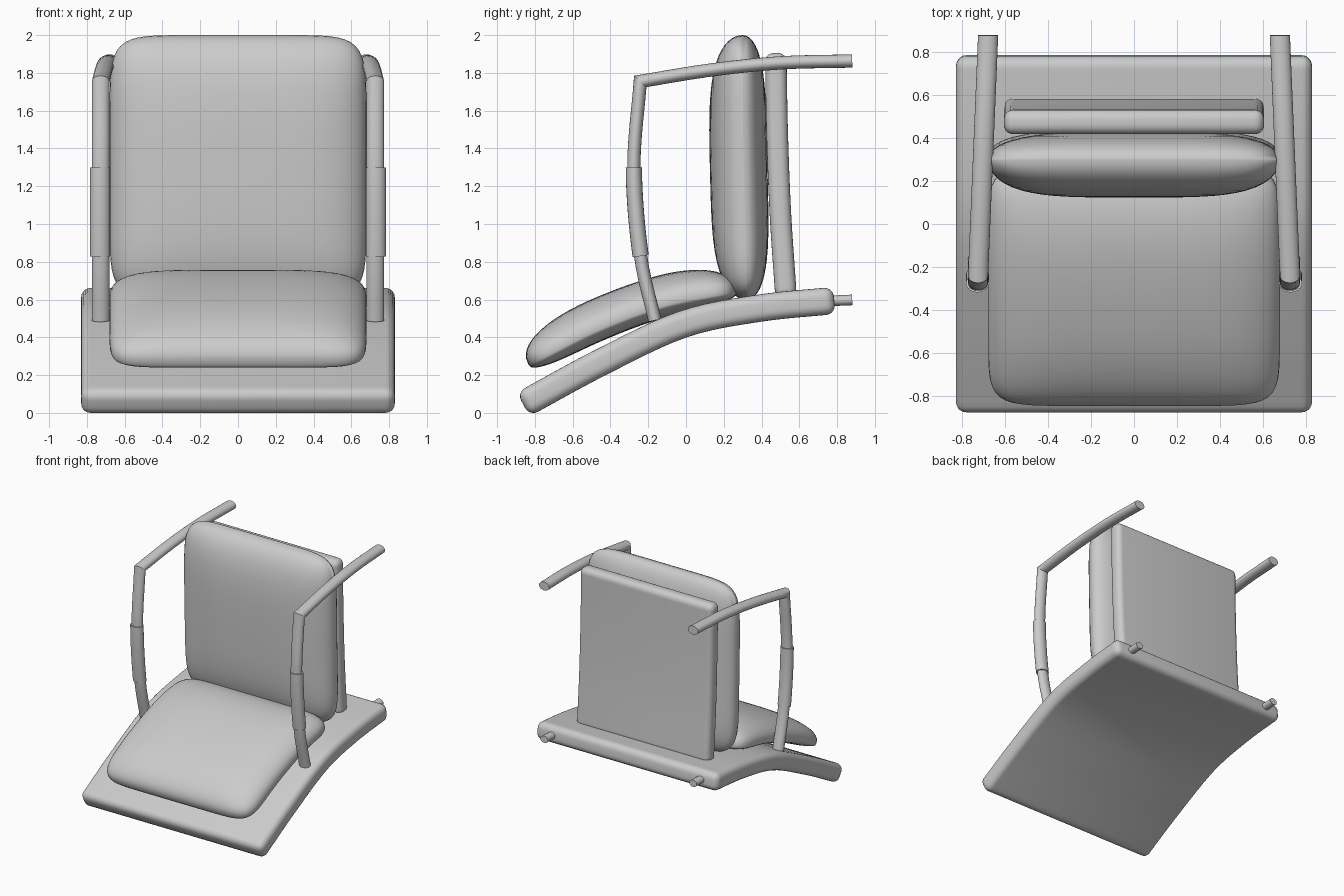
import bpy, bmesh
from math import sin, cos, pi
from mathutils import Vector

if "Cube" in bpy.data.objects:
    bpy.data.objects.remove(bpy.data.objects["Cube"])


def finish(name, bm, angle=0.7):
    bmesh.ops.recalc_face_normals(bm, faces=bm.faces)
    me = bpy.data.meshes.new(name)
    bm.to_mesh(me)
    bm.free()
    ob = bpy.data.objects.new(name, me)
    bpy.context.collection.objects.link(ob)
    bpy.ops.object.select_all(action='DESELECT')
    ob.select_set(True)
    bpy.context.view_layer.objects.active = ob
    bpy.ops.object.shade_smooth_by_angle(angle=angle)
    return ob


def spline(pts, t):
    """Smooth curve through evenly spaced points, t in 0..1."""
    p = [Vector(q) for q in pts]
    p = [2 * p[0] - p[1]] + p + [2 * p[-1] - p[-2]]
    n = len(pts) - 1
    i = max(0, min(int(t * n), n - 1))
    f = t * n - i
    a, b, c, d = p[i:i + 4]
    return 0.5 * (2 * b + (c - a) * f + (2 * a - 5 * b + 4 * c - d) * f ** 2
                  + (3 * b - a - 3 * c + d) * f ** 3)


def frame(pts, t):
    """Side-view position and normal on the spine."""
    d = (spline(pts, min(1, t + .01)) - spline(pts, max(0, t - .01))).normalized()
    return spline(pts, t), Vector((-d.y, d.x))


def slab(name, spine, half_w, half_t, bevel, n=24):
    """Curved board of even thickness with rounded edges."""
    fr = [frame(spine, i / n) for i in range(n + 1)]
    outline = [p + q * half_t for p, q in fr] + [p - q * half_t for p, q in reversed(fr)]
    bm = bmesh.new()
    sides = [[bm.verts.new((x, p.x, p.y)) for p in outline] for x in (-half_w, half_w)]
    m = len(outline)
    for s in sides:
        for i in range(n):
            bm.faces.new((s[i], s[i + 1], s[m - 2 - i], s[m - 1 - i]))
    for i in range(m):
        j = (i + 1) % m
        bm.faces.new((sides[0][i], sides[0][j], sides[1][j], sides[1][i]))
    bmesh.ops.recalc_face_normals(bm, faces=bm.faces)
    sharp = [e for e in bm.edges if e.calc_face_angle(0) > 0.7]
    bmesh.ops.bevel(bm, geom=sharp, offset=bevel, segments=5, profile=0.5,
                    affect='EDGES', clamp_overlap=True)
    return finish(name, bm)


def cushion(name, spine, half_w, wall, top, bottom, square, segs=160, rings=16):
    """Padded pillow: rounded-square rings crowned on both faces."""
    bm = bmesh.new()
    prof = [(sin(pi / 2 * k / rings), 1) for k in range(1, rings + 1)]
    prof += [(r, -1) for r, _ in reversed(prof)]

    def place(a, b, c):
        p, q = frame(spine, max(0, min(1, (b + 1) / 2)))
        p = p + q * c
        return bm.verts.new((a * half_w, p.x, p.y))

    loops = []
    for r, side in prof:
        f = max(0, 1 - r ** 4) ** 0.48
        c = wall + top * f if side > 0 else -bottom * f
        n = 2 + (square - 2) * r ** 2
        loop = []
        for k in range(segs):
            u, v = cos(2 * pi * k / segs), sin(2 * pi * k / segs)
            s = r / (abs(u) ** n + abs(v) ** n) ** (1 / n)
            loop.append(place(u * s, v * s, c))
        loops.append(loop)
    for A, B in zip(loops, loops[1:]):
        for k in range(segs):
            j = (k + 1) % segs
            bm.faces.new((A[k], A[j], B[j], B[k]))
    for loop, c in ((loops[0], wall + top), (loops[-1], -bottom)):
        pole = place(0, 0, c)
        for k in range(segs):
            bm.faces.new((pole, loop[k], loop[(k + 1) % segs]))
    return finish(name, bm, 1.2)


def tube(name, path, rx, rn, segs=20):
    """Oval tube along a path, mitred at corners. rx is the sideways radius."""
    bm = bmesh.new()
    P = [Vector(p) for p in path]
    loops = []
    for i, p in enumerate(P):
        d0 = (p - P[i - 1]).normalized() if i else (P[1] - p).normalized()
        d1 = (P[i + 1] - p).normalized() if i < len(P) - 1 else d0
        t = (d0 + d1).normalized()
        nrm = t.cross(Vector((1, 0, 0))).normalized() / max(t.dot(d0), 0.4)
        loops.append([bm.verts.new(p + Vector((rx * cos(a), 0, 0)) + nrm * rn * sin(a))
                      for a in (2 * pi * k / segs for k in range(segs))])
    for A, B in zip(loops, loops[1:]):
        for k in range(segs):
            j = (k + 1) % segs
            bm.faces.new((A[k], A[j], B[j], B[k]))
    bm.faces.new(loops[0])
    bm.faces.new(loops[-1])
    return finish(name, bm, 0.6)


# curved base board
slab("base_board", [(-.862, .045), (-.45, .268), (-.02, .468), (.38, .553), (.785, .595)],
     .83, .072, .05)

# back panel behind the cushion
slab("back_panel", [(.53, .61), (.50, 1.05), (.483, 1.48), (.475, 1.905)], .607, .057, .045)

# seat cushion and back cushion
cushion("seat_cushion", [(-.83, .25), (-.47, .435), (-.1, .57), (.27, .64)],
        .68, .02, .145, .06, 9)
cushion("back_cushion", [(.325, .6), (.312, 1.07), (.302, 1.53), (.30, 2.0)],
        .68, -.0, .18, .125, 8)

# arm frames: upright, grip sleeve, rail, and a rear peg per side
upright = [(-.165, .49), (-.24, .83), (-.276, 1.3), (-.242, 1.755)]
rail = [(-.242, 1.755), (.13, 1.815), (.5, 1.853), (.88, 1.863)]
for s, label in ((-1, "left"), (1, "right")):
    up = [spline(upright, i / 18) for i in range(19)]
    back = [spline(rail, i / 16) for i in range(1, 17)]
    path = [(s * .727, p.x, p.y) for p in up]
    path += [(s * (.727 - .047 * (p.x + .242) / 1.122), p.x, p.y) for p in back]
    tube(label + "_arm_frame", path, .047, .035)
    grip = [spline(upright, 1 / 3 + i / 36) for i in range(13)]
    tube(label + "_arm_grip", [(s * .73, p.x, p.y) for p in grip], .054, .043)
    tube(label + "_rear_peg", [(s * .68, .74, .592), (s * .68, .88, .598)], .034, .028)
